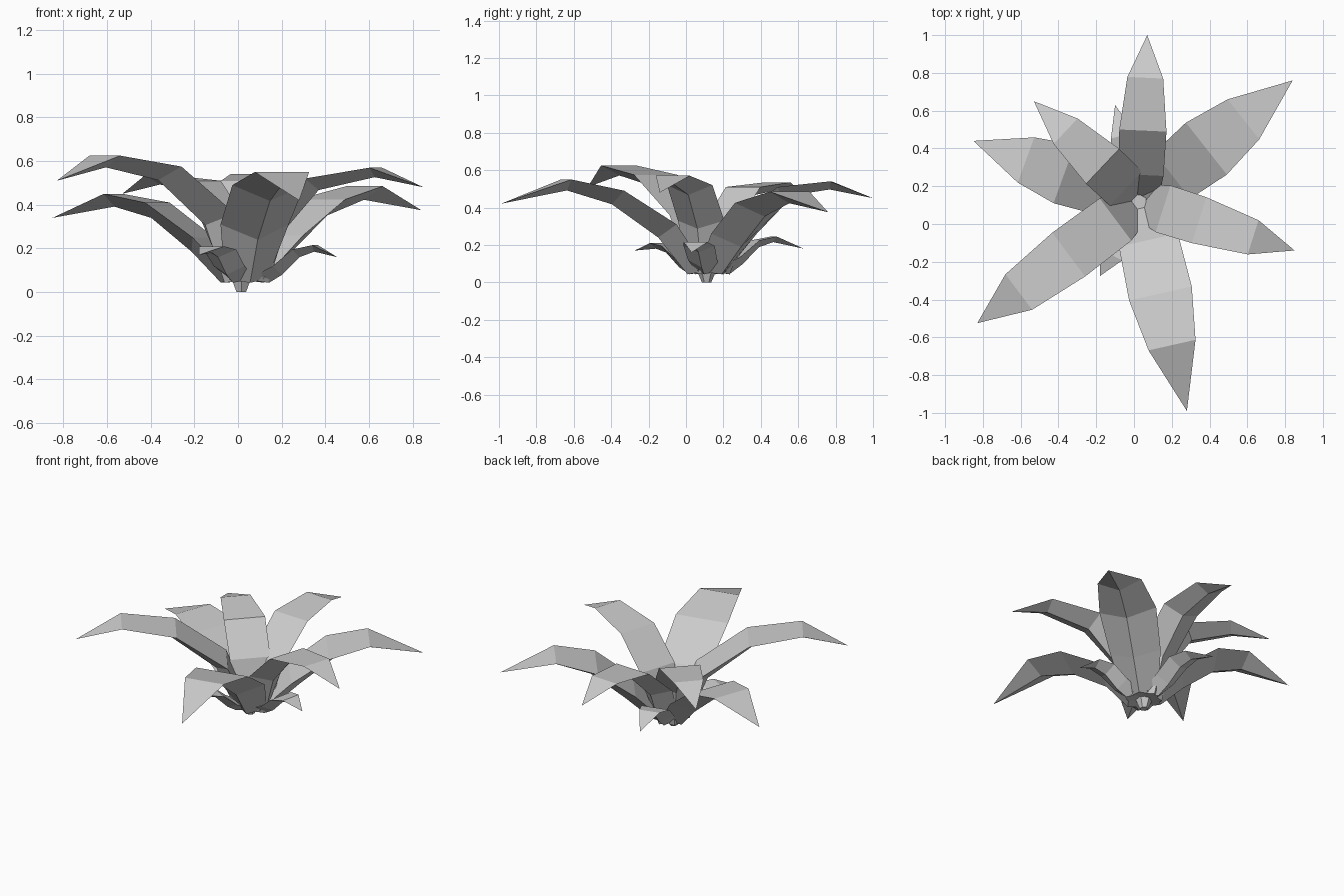
import bpy, bmesh
from mathutils import Vector

if "Cube" in bpy.data.objects:
    bpy.data.objects.remove(bpy.data.objects["Cube"])

CENTRE = Vector((0.03, 0.12, 0.0))


def make_leaf(name, tip, stations, base_width):
    """Leaf with a flat top and a keel below; stations are (distance, height, width)."""
    tip = Vector(tip)
    out = Vector((tip.x - CENTRE.x, tip.y - CENTRE.y, 0))
    reach = out.length
    out.normalize()
    side = Vector((-out.y, out.x, 0))
    path = [(0.03, 0.06, base_width)] + stations + [(reach, tip.z, 0)]
    bm = bmesh.new()
    rings = []
    for i, (r, z, w) in enumerate(path[:-1]):
        mid = CENTRE + out * r + Vector((0, 0, z))
        if i == 0:
            keel = CENTRE + out * 0.115 + Vector((0, 0, 0.043))
        else:
            # keel hangs off the underside, square to the bend
            a, b = path[i - 1], path[i + 1]
            t1 = Vector((r - a[0], z - a[1])).normalized()
            t2 = Vector((b[0] - r, b[1] - z)).normalized()
            t = (t1 + t2).normalized()
            depth = w * (0.3 if i == 1 else 0.23)
            keel = mid + out * t.y * depth - Vector((0, 0, t.x * depth))
        rings.append([bm.verts.new(p) for p in
                      (mid + side * w / 2, mid - side * w / 2, keel)])
    end = bm.verts.new(tip)
    bm.faces.new(rings[0])
    for p, q in zip(rings, rings[1:]):
        for k in range(3):
            n = (k + 1) % 3
            bm.faces.new((p[k], p[n], q[n], q[k]))
    for k in range(3):
        bm.faces.new((rings[-1][k], rings[-1][(k + 1) % 3], end))
    bmesh.ops.recalc_face_normals(bm, faces=bm.faces)
    me = bpy.data.meshes.new(name)
    bm.to_mesh(me)
    bm.free()
    bpy.context.collection.objects.link(bpy.data.objects.new(name, me))


# Large arching leaves
large = [
    ((0.07, 1.0, 0.45), [(0.14, 0.31, 0.24), (0.375, 0.51, 0.25), (0.655, 0.54, 0.19)]),
    ((0.84, 0.76, 0.375), [(0.22, 0.26, 0.31), (0.45, 0.425, 0.35), (0.70, 0.485, 0.27)]),
    ((0.85, -0.14, 0.48), [(0.13, 0.33, 0.26), (0.33, 0.52, 0.255), (0.63, 0.57, 0.19)]),
    ((0.28, -0.99, 0.42), [(0.21, 0.31, 0.32), (0.50, 0.49, 0.34), (0.78, 0.55, 0.255)]),
    ((-0.83, -0.525, 0.51), [(0.16, 0.36, 0.28), (0.47, 0.575, 0.29), (0.80, 0.625, 0.235)]),
    ((-0.85, 0.44, 0.34), [(0.20, 0.25, 0.29), (0.425, 0.41, 0.33), (0.64, 0.45, 0.255)]),
    ((-0.53, 0.65, 0.45), [(0.10, 0.32, 0.25), (0.27, 0.51, 0.255), (0.54, 0.535, 0.185)]),
]
for i, (tip, st) in enumerate(large):
    make_leaf(f"large_leaf_{i + 1}", tip, st, 0.2)

# Small lower leaves
small = [
    ((-0.10, 0.63, 0.18), [(0.16, 0.14, 0.17), (0.26, 0.225, 0.18), (0.36, 0.245, 0.13)]),
    ((-0.18, -0.275, 0.17), [(0.15, 0.12, 0.16), (0.24, 0.195, 0.17), (0.32, 0.21, 0.13)]),
    ((0.455, 0.03, 0.16), [(0.15, 0.12, 0.16), (0.24, 0.195, 0.17), (0.33, 0.215, 0.13)]),
]
for i, (tip, st) in enumerate(small):
    make_leaf(f"small_leaf_{i + 1}", tip, st, 0.13)

# Root stub
bpy.ops.mesh.primitive_cone_add(vertices=6, radius1=0.025, radius2=0.055, depth=0.07,
                                location=(0.015, 0.11, 0.035))
bpy.context.object.name = "root_stub"
